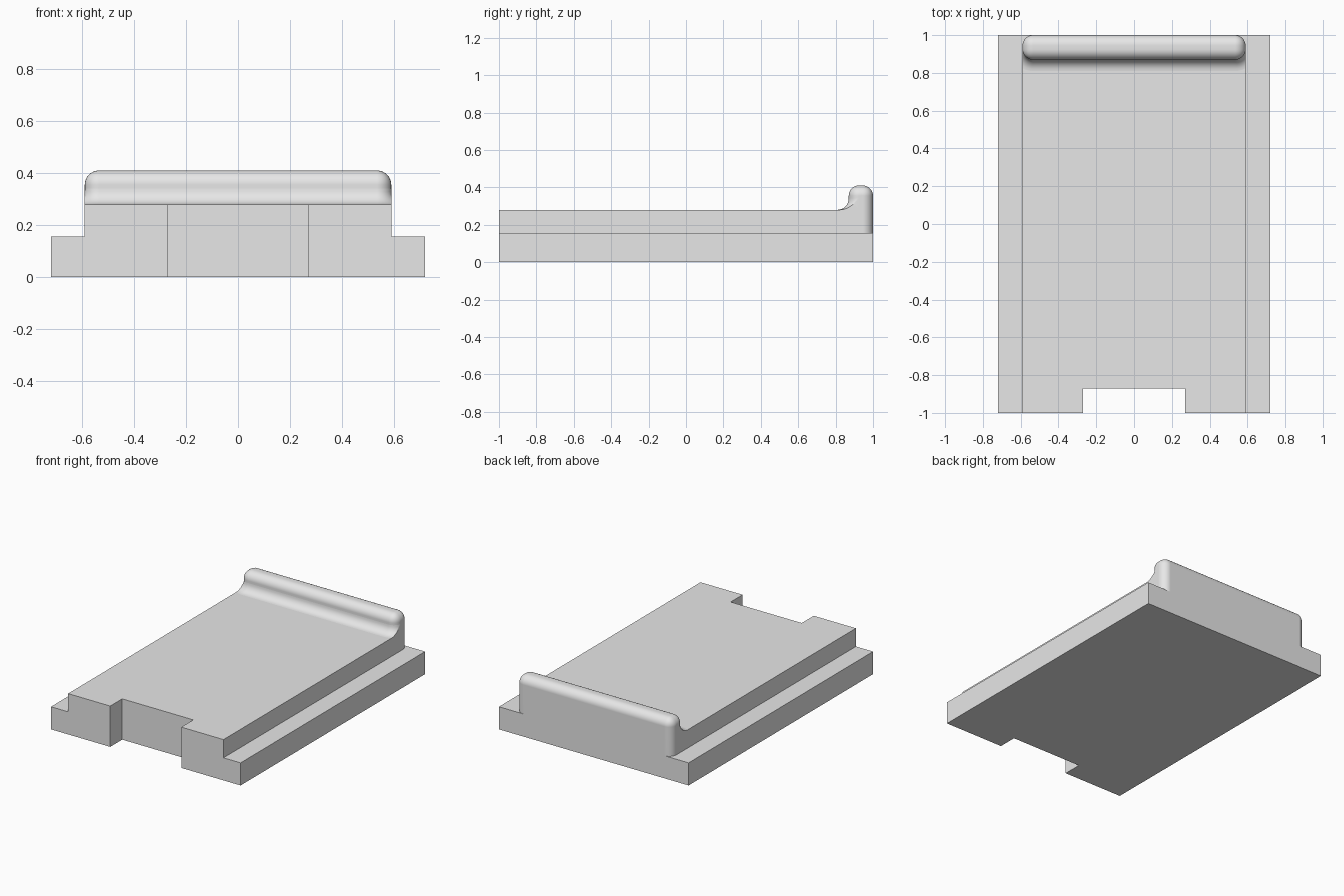
import bpy
import bmesh
from math import pi, sin, cos, acos, radians

if "Cube" in bpy.data.objects:
    bpy.data.objects.remove(bpy.data.objects["Cube"])

HALF_BASE, HALF_DECK = 0.72, 0.59
BASE_TOP, DECK_TOP, LIP_TOP = 0.155, 0.28, 0.41
LIP_FRONT, ROUND, COVE = 0.87, 0.055, 0.06

grey = bpy.data.materials.new("plain grey")
grey.use_nodes = True
colour = (0.8, 0.8, 0.8, 1)
grey.diffuse_color = colour
grey.node_tree.nodes["Principled BSDF"].inputs["Base Color"].default_value = colour


def add_object(name, bm):
    mesh = bpy.data.meshes.new(name)
    bm.to_mesh(mesh)
    bm.free()
    mesh.materials.append(grey)
    obj = bpy.data.objects.new(name, mesh)
    bpy.context.collection.objects.link(obj)
    return obj


def box(name, half_x, y0, y1, z0, z1, rounding=0):
    """Box centred on x; rounding softens every edge except the bottom ones."""
    bm = bmesh.new()
    bmesh.ops.create_cube(bm, size=1)
    for v in bm.verts:
        v.co.x *= 2 * half_x
        v.co.y = y1 if v.co.y > 0 else y0
        v.co.z = z1 if v.co.z > 0 else z0
    if rounding:
        edges = [e for e in bm.edges if any(v.co.z > z0 + 0.01 for v in e.verts)]
        bmesh.ops.bevel(bm, geom=edges, offset=rounding, segments=8,
                        profile=0.5, affect="EDGES")
    return add_object(name, bm)


def activate(obj):
    bpy.ops.object.select_all(action="DESELECT")
    obj.select_set(True)
    bpy.context.view_layer.objects.active = obj


def combine(target, other, operation):
    mod = target.modifiers.new(operation.lower(), "BOOLEAN")
    mod.operation, mod.object, mod.solver = operation, other, "EXACT"
    activate(target)
    bpy.ops.object.modifier_apply(modifier=mod.name)
    bpy.data.objects.remove(other)


def smooth(obj):
    activate(obj)
    bpy.ops.object.shade_smooth_by_angle(angle=radians(30))
    mod = obj.modifiers.new("flat faces stay flat", "WEIGHTED_NORMAL")
    mod.keep_sharp = True


# Stepped body: wide base, raised deck and rounded back lip in one solid
body = box("stepped_body", HALF_BASE, -1, 1, 0, BASE_TOP)
lip_middle = LIP_FRONT + ROUND + 0.01
combine(body, box("deck", HALF_DECK, -1, lip_middle, 0.05, DECK_TOP), "UNION")
combine(body, box("back_lip", HALF_DECK, LIP_FRONT, 1, 0.1, LIP_TOP, ROUND), "UNION")

# Front notch
notch = box("notch_cutter", 0.27, -1.2, -0.87, -0.2, 0.6)
notch.hide_render = True
combine(body, notch, "DIFFERENCE")

# Merge leftover coplanar faces
bm = bmesh.new()
bm.from_mesh(body.data)
bmesh.ops.remove_doubles(bm, verts=bm.verts, dist=0.0001)
bmesh.ops.dissolve_limit(bm, angle_limit=radians(1), verts=bm.verts, edges=bm.edges)
bm.to_mesh(body.data)
bm.free()
smooth(body)

# Cove between deck and lip, wrapping round the lip corners to the deck sides
STEPS = 8
bm = bmesh.new()


def cove_column(side, t):
    column = []
    for i in range(STEPS + 1):
        phi = pi / 2 * i / STEPS
        radius = ROUND + COVE * (1 - cos(phi))
        turn = -pi / 2 + t * (pi / 2 - acos(ROUND / radius))
        column.append(bm.verts.new((
            side * (HALF_DECK - ROUND + radius * cos(turn)),
            LIP_FRONT + ROUND + radius * sin(turn),
            DECK_TOP + COVE * (1 - sin(phi)))))
    return column


columns = [cove_column(-1, 1 - i / STEPS) for i in range(STEPS + 1)]
columns += [cove_column(1, i / STEPS) for i in range(STEPS + 1)]
for a, b in zip(columns, columns[1:]):
    for i in range(STEPS):
        bm.faces.new((a[i], a[i + 1], b[i + 1], b[i]))

# Flat ends of the cove, flush with the deck sides
for side, column in ((-1, columns[0]), (1, columns[-1])):
    foot = bm.verts.new((side * HALF_DECK, LIP_FRONT + ROUND, DECK_TOP))
    bm.faces.new(column + [foot])

bm.normal_update()
for face in bm.faces:
    n = face.normal
    inward = n.x * face.calc_center_median().x < 0
    if n.z < -0.0001 or (abs(n.x) > 0.99 and inward):
        face.normal_flip()
smooth(add_object("lip_cove", bm))
